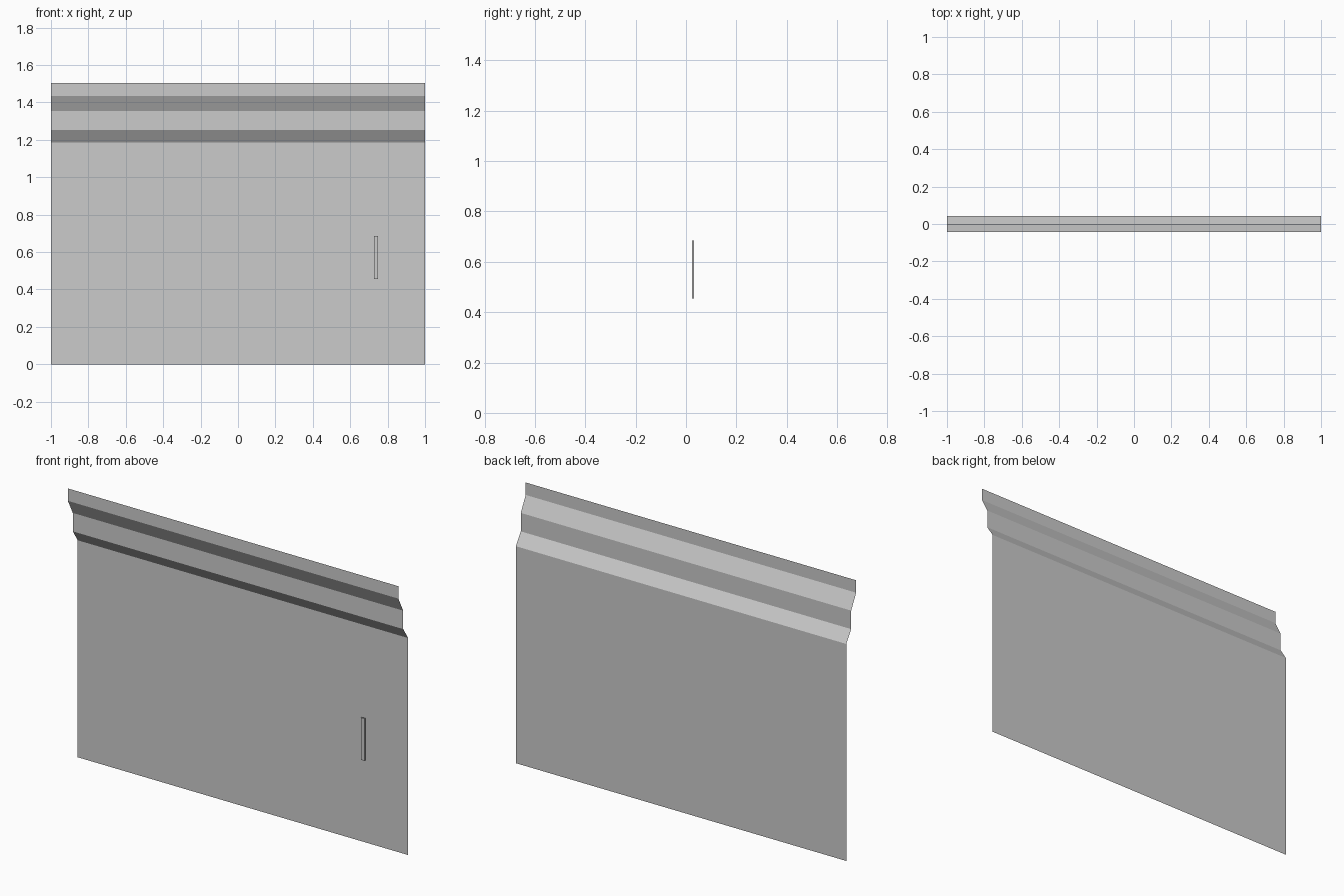
import bpy, bmesh

if "Cube" in bpy.data.objects:
    bpy.data.objects.remove(bpy.data.objects["Cube"])

# one flat grey for everything
grey = bpy.data.materials.new("light_grey")
grey.diffuse_color = (0.6, 0.6, 0.6, 1)
grey.use_nodes = True
grey.node_tree.nodes["Principled BSDF"].inputs["Base Color"].default_value = grey.diffuse_color


def add_object(name, bm):
    mesh = bpy.data.meshes.new(name)
    bm.to_mesh(mesh)
    bm.free()
    mesh.materials.append(grey)
    obj = bpy.data.objects.new(name, mesh)
    bpy.context.collection.objects.link(obj)
    return obj


# panel: thin stepped sheet, a (y, z) profile swept along x
profile = [(0.0425, 0), (0.0425, 1.187), (0.0, 1.252), (0.0, 1.353),
           (-0.0425, 1.435), (-0.0425, 1.503)]
bm = bmesh.new()
rows = [[bm.verts.new((x, y, z)) for x in (-1, 1)] for y, z in profile]
for low, high in zip(rows, rows[1:]):
    bm.faces.new((low[0], low[1], high[1], high[0]))
add_object("stepped_panel", bm)

# handle: slim upright bar just in front of the panel
bm = bmesh.new()
bmesh.ops.create_cube(bm, size=1)
bmesh.ops.scale(bm, vec=(0.022, 0.009, 0.23), verts=bm.verts)
bmesh.ops.translate(bm, vec=(0.738, 0.028, 0.57), verts=bm.verts)
add_object("handle", bm)
